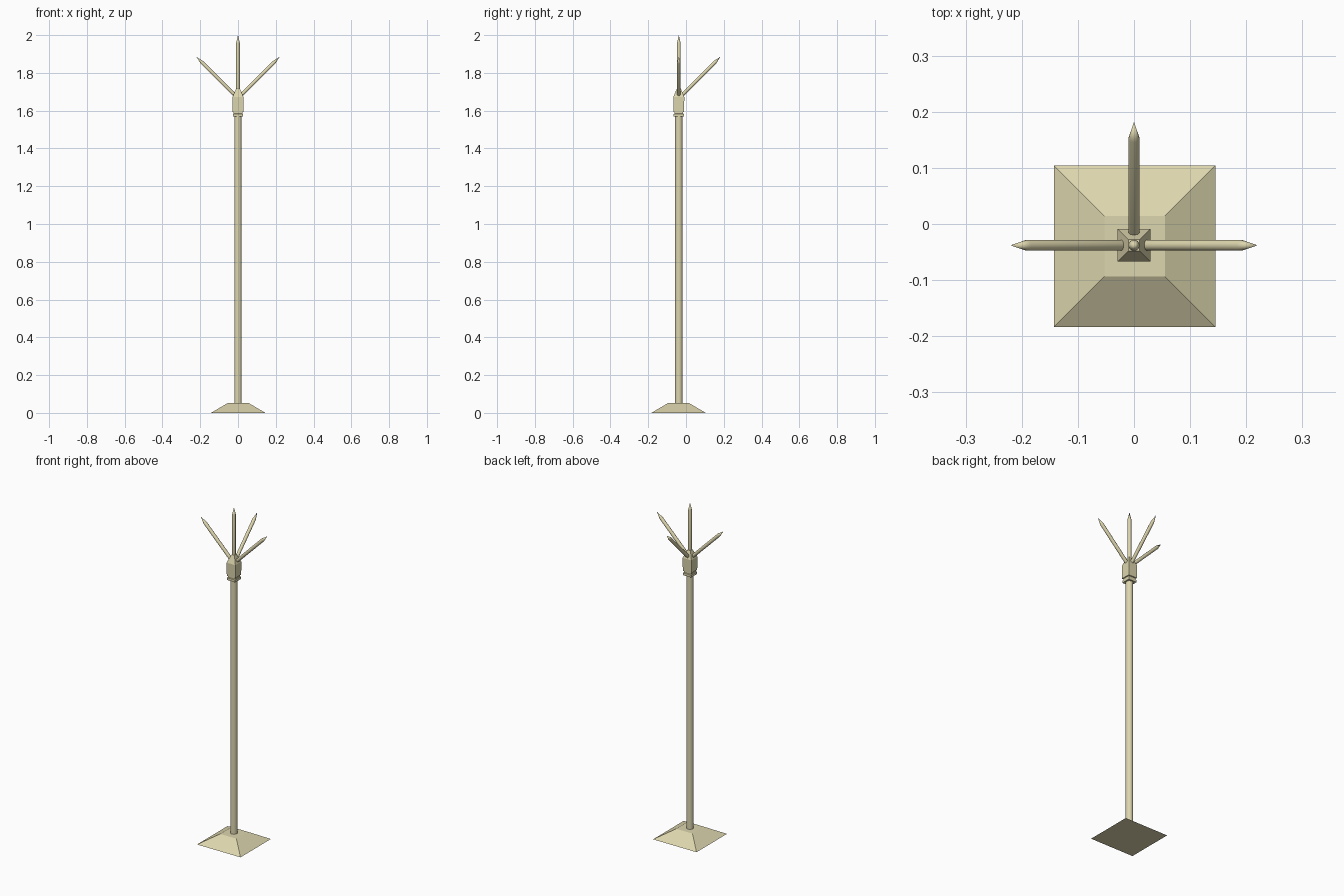
import bpy, bmesh, math
from mathutils import Vector

if "Cube" in bpy.data.objects:
    bpy.data.objects.remove(bpy.data.objects["Cube"])

CY = -0.038  # pole axis in y

mat = bpy.data.materials.new("pale_brass")
mat.diffuse_color = (0.72, 0.67, 0.42, 1)
mat.use_nodes = True
mat.node_tree.nodes["Principled BSDF"].inputs["Base Color"].default_value = mat.diffuse_color


def loft(name, rings, sides, origin=(0, 0, 0), direction=(0, 0, 1), smooth=False):
    """Stack of rings (radius, height) along a direction; radius 0 makes a point."""
    rot = Vector((0, 0, 1)).rotation_difference(Vector(direction))
    bm = bmesh.new()
    offset = math.pi / sides
    loops = []
    for r, h in rings:
        n = 1 if r == 0 else sides
        loops.append([bm.verts.new(rot @ Vector((
            r * math.cos(offset + math.tau * i / sides),
            r * math.sin(offset + math.tau * i / sides), h)) + Vector(origin))
            for i in range(n)])
    for a, b in zip(loops, loops[1:]):
        for i in range(sides):
            j = (i + 1) % sides
            if len(b) == 1:
                bm.faces.new((a[i], a[j], b[0]))
            else:
                bm.faces.new((a[i], a[j], b[j], b[i]))
    for loop in (loops[0], loops[-1]):
        if len(loop) > 2:
            bm.faces.new(loop)
    bmesh.ops.recalc_face_normals(bm, faces=bm.faces)
    me = bpy.data.meshes.new(name)
    bm.to_mesh(me)
    bm.free()
    me.materials.append(mat)
    ob = bpy.data.objects.new(name, me)
    bpy.context.collection.objects.link(ob)
    if smooth:
        bpy.ops.object.select_all(action='DESELECT')
        bpy.context.view_layer.objects.active = ob
        ob.select_set(True)
        bpy.ops.object.shade_smooth_by_angle(angle=math.radians(30))
    return ob


Q = math.sqrt(2)  # half width -> corner radius for square sections

# Square foot
loft("base", [(0.144 * Q, 0), (0.054 * Q, 0.053)], 4, (0.001, CY - 0.0015, 0))

# Round pole
loft("pole", [(0.020, 0.045), (0.020, 1.60)], 16, (0, CY, 0), smooth=True)

# Square head with a narrow groove near its bottom and a tapered top
loft("head", [(h * Q, z) for h, z in (
    (0.027, 1.568), (0.027, 1.582), (0.023, 1.584), (0.023, 1.592),
    (0.028, 1.594), (0.029, 1.672), (0.010, 1.718))], 4, (0, CY, 0))

# Pointed prongs: one upright, three leaning out at 45 degrees
prong = [(0.010, 0), (0.010, 0.258), (0.0055, 0.285), (0, 0.30)]


def spike(name, start, direction, length):
    rings = [(0.008, 0), (0.010, 0.02), (0.010, length - 0.042), (0.0, length)]
    loft(name, rings, 12, start, direction, smooth=True)


spike("prong_upright", (0, CY, 1.70), (0, 0, 1), 0.30)
for name, dx, dy in (("prong_right", 1, 0), ("prong_left", -1, 0), ("prong_back", 0, 1)):
    spike(name, (0.012 * dx, CY + 0.012 * dy, 1.677), (dx, dy, 1), 0.208 * Q)
